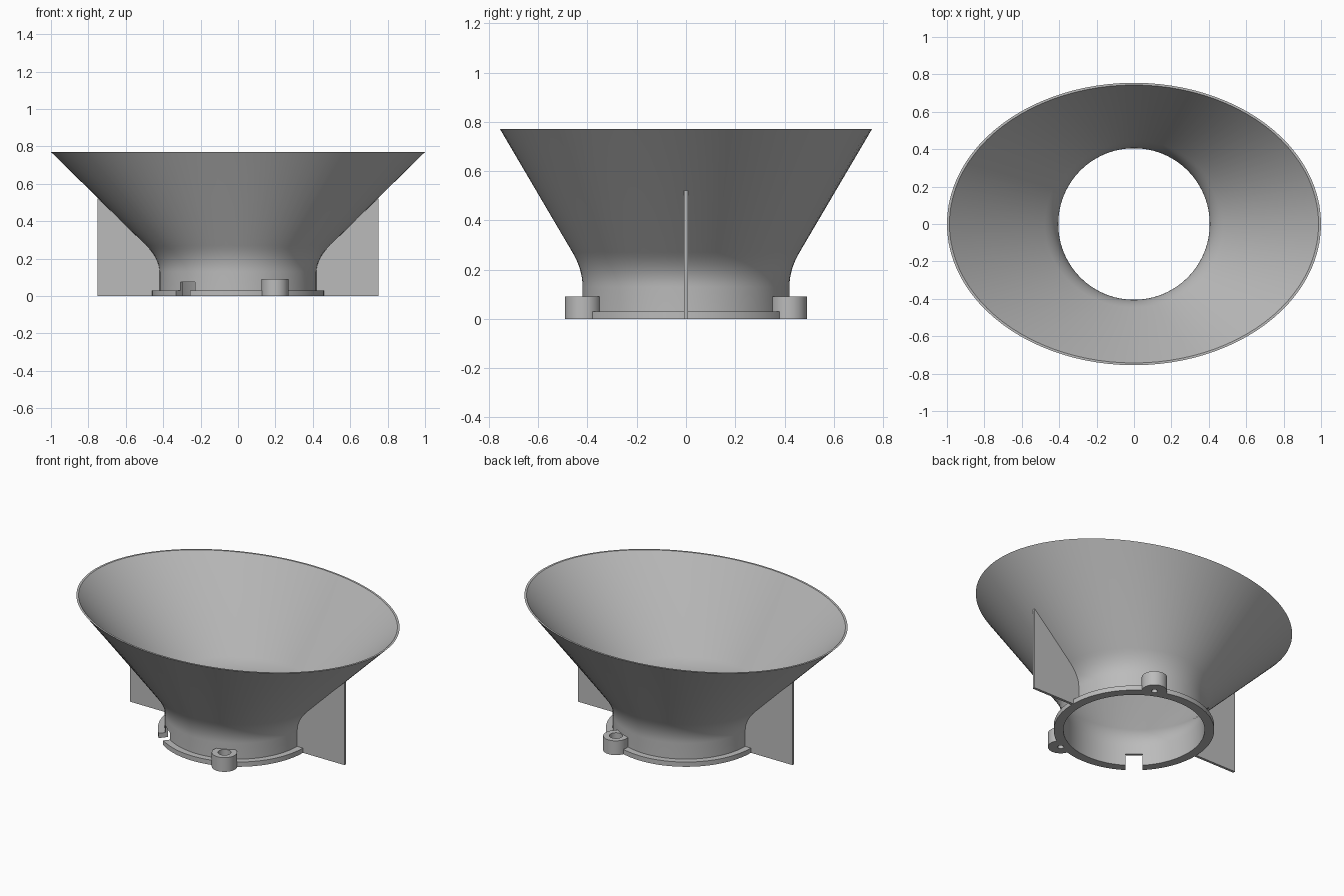
import bpy, bmesh, math
from mathutils import Matrix

cube = bpy.data.objects.get("Cube")
if cube:
    bpy.data.objects.remove(cube, do_unlink=True)

grey = bpy.data.materials.new("plain grey")
grey.use_nodes = True
grey.diffuse_color = (0.5, 0.5, 0.5, 1)
grey.node_tree.nodes["Principled BSDF"].inputs["Base Color"].default_value = (0.5, 0.5, 0.5, 1)

SEGMENTS = 96
HEIGHT, NECK, BORE = 0.77, 0.42, 0.405
BEND, FILLET = 0.2, 0.07      # height where the neck turns into the cone, and its rounding
LUG_TOP, FLANGE_TOP = 0.09, 0.03


def finish(name, bm):
    bmesh.ops.recalc_face_normals(bm, faces=bm.faces)
    mesh = bpy.data.meshes.new(name)
    bm.to_mesh(mesh)
    bm.free()
    mesh.materials.append(grey)
    obj = bpy.data.objects.new(name, mesh)
    bpy.context.collection.objects.link(obj)
    return obj


def ring_solid(name, sections):
    """Closed tube whose wall follows a loop of (x radius, y radius, z) sections."""
    bm = bmesh.new()
    rings = []
    for rx, ry, z in sections:
        angles = [2 * math.pi * i / SEGMENTS for i in range(SEGMENTS)]
        rings.append([bm.verts.new((rx * math.cos(a), ry * math.sin(a), z)) for a in angles])
    for k, low in enumerate(rings):
        high = rings[(k + 1) % len(rings)]
        for i in range(SEGMENTS):
            j = (i + 1) % SEGMENTS
            bm.faces.new((low[i], low[j], high[j], high[i]))
    return finish(name, bm)


def cylinder(name, radius, x, y, z0, z1, sides=40):
    bm = bmesh.new()
    bmesh.ops.create_cone(bm, cap_ends=True, segments=sides, radius1=radius, radius2=radius,
                          depth=z1 - z0, matrix=Matrix.Translation((x, y, (z0 + z1) / 2)))
    return finish(name, bm)


def cut(obj, cutter):
    mod = obj.modifiers.new("cut", "BOOLEAN")
    mod.operation, mod.solver, mod.object = "DIFFERENCE", "EXACT", cutter
    bpy.context.view_layer.objects.active = obj
    bpy.ops.object.modifier_apply(modifier=mod.name)


def wall(neck, rim_x, rim_y):
    """Sections from the foot up a straight neck, round a fillet and out to the oval rim."""
    def cone(r, rim, t):
        return r + (rim - r) * t
    top = FILLET / (HEIGHT - BEND)
    sections = [(neck, neck, 0), (neck, neck, BEND - FILLET)]
    for i in range(1, 9):
        t = i / 8
        z = BEND - FILLET + 2 * FILLET * t
        sections.append((cone(neck, rim_x, top * t * t), cone(neck, rim_y, top * t * t), z))
    return sections + [(rim_x, rim_y, HEIGHT)]


# Funnel shell: neck flaring into an oval cone
outer = wall(NECK, 1.0, 0.755)
inner = wall(BORE, 0.987, 0.743)
funnel = ring_solid("funnel_shell", outer + inner[::-1])

# Flange round the foot
flange = ring_solid("foot_flange", [(0.46, 0.46, 0), (0.46, 0.46, FLANGE_TOP),
                                    (0.41, 0.41, FLANGE_TOP), (0.41, 0.41, 0)])

# Rectangular notch through the neck and flange
angle = math.radians(230)
bm = bmesh.new()
bmesh.ops.create_cube(bm, size=1, matrix=Matrix.Rotation(angle, 4, "Z")
                      @ Matrix.Translation((NECK, 0, 0))
                      @ Matrix.Diagonal((0.2, 0.1, 0.15, 1)))
notch = finish("notch_cutter", bm)
cutters = [notch]
cut(funnel, notch)
cut(flange, notch)

# Screw lugs: cups with a small hole through the bottom
bore = cylinder("bore_cutter", 0.41, 0, 0, -0.1, 0.3, SEGMENTS)
cutters.append(bore)
parts = [funnel, flange]
for name, y in (("front_lug", -0.418), ("back_lug", 0.418)):
    x = 0.198
    lug = cylinder(name, 0.073, x, y, 0, LUG_TOP)
    cup = cylinder(name + "_cup_cutter", 0.038, x, y, 0.04, 0.15)
    hole = cylinder(name + "_hole_cutter", 0.018, x, y, -0.1, 0.1, 24)
    for cutter in (bore, cup, hole):
        cut(lug, cutter)
    cut(flange, hole)
    cutters += [cup, hole]
    parts.append(lug)

# Side fins holding up the cone, their inner edge sunk into the wall
for name, side in (("left_fin", 1), ("right_fin", -1)):
    outline = [(0.75, 0), (0.75, 0.522)]
    outline += [(rx - 0.006, z) for rx, ry, z in outer[-2::-1]]
    bm = bmesh.new()
    face = bm.faces.new([bm.verts.new((side * x, -0.008, z)) for x, z in outline])
    grown = bmesh.ops.extrude_face_region(bm, geom=[face])["geom"]
    bmesh.ops.translate(bm, vec=(0, 0.016, 0),
                        verts=[v for v in grown if isinstance(v, bmesh.types.BMVert)])
    parts.append(finish(name, bm))

for cutter in cutters:
    bpy.data.objects.remove(cutter, do_unlink=True)

# Smooth round surfaces, crisp edges
bpy.ops.object.select_all(action="DESELECT")
for part in parts:
    part.select_set(True)
bpy.context.view_layer.objects.active = funnel
bpy.ops.object.shade_smooth_by_angle(angle=math.radians(30))
